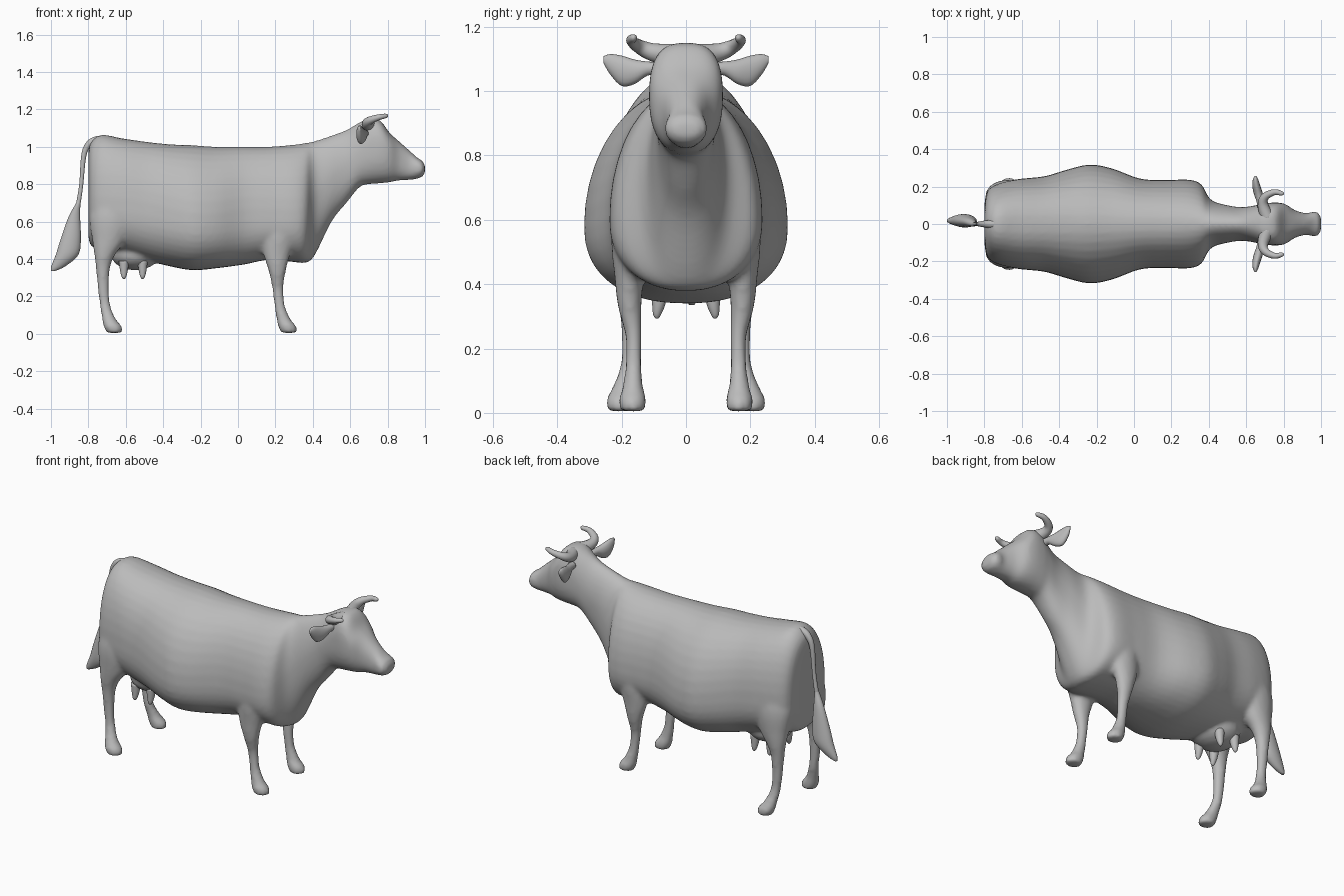
import bpy, bmesh, math
from mathutils import Vector

cube = bpy.data.objects.get("Cube")
if cube:
    bpy.data.objects.remove(cube, do_unlink=True)

hide = bpy.data.materials.new("plain_grey")
hide.use_nodes = True
hide.diffuse_color = (0.5, 0.5, 0.5, 1)
for node in hide.node_tree.nodes:
    if node.type == 'BSDF_PRINCIPLED':
        node.inputs["Base Color"].default_value = hide.diffuse_color
        node.inputs["Roughness"].default_value = 0.7


def smooth_rows(rows, steps=4):
    """Catmull-Rom interpolation between section rows."""
    rows = [Vector(r) for r in rows]
    out = []
    for i in range(len(rows) - 1):
        a, b, c, d = rows[max(i - 1, 0)], rows[i], rows[i + 1], rows[min(i + 2, len(rows) - 1)]
        for k in range(steps):
            t = k / steps
            out.append(b + (c - a) * (t / 2) + (a * 2 - b * 5 + c * 4 - d) * (t * t / 2)
                       + (b * 3 - a - c * 3 + d) * (t ** 3 / 2))
    return out + [rows[-1]]


def circle(count, upper=2.0, lower=2.0):
    """Unit superellipse points, with its own squareness above and below."""
    for k in range(count):
        t = math.tau * k / count
        c, s = math.cos(t), math.sin(t)
        power = 2 / (upper if s > 0 else lower)
        yield (math.copysign(abs(c) ** power, c), math.copysign(abs(s) ** power, s))


def loft(bm, rings):
    """Skin a closed tube over equal-sized rings of points."""
    loops = [[bm.verts.new(point) for point in ring] for ring in rings]
    count = len(loops[0])
    faces = []
    for near, far in zip(loops, loops[1:]):
        for k in range(count):
            following = (k + 1) % count
            faces.append(bm.faces.new((near[k], near[following], far[following], far[k])))
    faces += [bm.faces.new(loops[0]), bm.faces.new(loops[-1])]
    bmesh.ops.recalc_face_normals(bm, faces=faces)


def trunk_rings(rows):
    """Rows: x, bottom, top, half width, height of widest point, squareness above it."""
    for x, low, high, width, mid, upper in smooth_rows(rows):
        yield [(x, width * c, mid + s * (high - mid if s > 0 else mid - low))
               for c, s in circle(40, upper, lower=2.3)]


def upright_rings(rows, side=1):
    """Rows: z, x, y, radius along x, radius along y."""
    for z, x, y, radius_x, radius_y in smooth_rows(rows):
        yield [(x + radius_x * c, side * (y + radius_y * s), z) for c, s in circle(20)]


def sideways_rings(rows):
    """Rows: y, x, z, radius along x, radius along z."""
    for y, x, z, radius_x, radius_z in smooth_rows(rows):
        yield [(x + radius_x * c, y, z + radius_z * s) for c, s in circle(16)]


def swept_rings(rows):
    """Rows: x, y, z, radius; rings stand across the path."""
    path = smooth_rows(rows)
    for i, row in enumerate(path):
        along = (path[min(i + 1, len(path) - 1)] - path[max(i - 1, 0)]).to_3d().normalized()
        across = along.cross(Vector((0, 0, 1))).normalized()
        upward = along.cross(across)
        centre = Vector(row[:3])
        yield [centre + (across * c + upward * s) * row[3] for c, s in circle(14)]


def shank(x, y, splay):
    """Lower leg and hoof, shared by all legs; the hoof steps forward and splays outward."""
    rows = [(.24, 0, 0, .028), (.15, .01, .1, .027), (.08, .03, .7, .035),
            (.04, .05, 1, .046), (.005, .06, 1, .04)]
    return [(z, x + forward, y + splay * outward, radius * 1.05, radius * .93)
            for z, forward, outward, radius in rows]


def finish(name, bm, mirrored=False):
    mesh = bpy.data.meshes.new(name)
    bm.to_mesh(mesh)
    bm.free()
    mesh.materials.append(hide)
    mesh.polygons.foreach_set("use_smooth", [True] * len(mesh.polygons))
    obj = bpy.data.objects.new(name, mesh)
    bpy.context.collection.objects.link(obj)
    if mirrored:
        mirror = obj.modifiers.new("other_side", 'MIRROR')
        mirror.use_axis = (False, True, False)
    return obj


# Trunk, neck and head in one run from rump to muzzle
trunk = [(-.8, .52, .97, .1, .7, 2.2), (-.785, .47, 1.025, .175, .67, 2.2),
         (-.73, .45, 1.064, .215, .66, 2.2), (-.62, .43, 1.045, .24, .65, 2.3),
         (-.48, .39, 1.025, .255, .63, 2.2), (-.36, .36, 1.013, .29, .6, 2.1),
         (-.24, .34, 1.008, .317, .58, 2), (-.12, .35, 1, .298, .58, 2),
         (.03, .37, 1, .243, .6, 2.1), (.16, .395, 1, .235, .6, 2.1),
         (.29, .385, 1.01, .237, .6, 2), (.36, .38, 1.02, .212, .62, 1.9),
         (.41, .42, 1.03, .13, .72, 1.9), (.5, .6, 1.06, .1, .83, 1.9),
         (.58, .7, 1.09, .09, .9, 1.9), (.65, .785, 1.13, .1, .95, 2.2),
         (.7, .8, 1.15, .11, .97, 2.8), (.76, .805, 1.14, .115, .98, 2.8),
         (.81, .81, 1.075, .106, .97, 2.6), (.86, .82, 1.03, .074, .93, 2.4),
         (.92, .823, .977, .058, .89, 2.3), (.96, .83, .94, .066, .885, 2.3),
         (.985, .84, .925, .06, .885, 2.2), (1, .86, .9, .035, .88, 2)]
thigh = [(.76, -.66, .12, .12, .09), (.62, -.67, .15, .125, .085), (.5, -.69, .165, .09, .064),
         (.42, -.713, .175, .055, .045), (.35, -.722, .175, .038, .034)]
shoulder = [(.72, .22, .13, .11, .09), (.55, .22, .16, .1, .073), (.42, .208, .175, .07, .047),
            (.33, .21, .175, .045, .037)]

bm = bmesh.new()
loft(bm, trunk_rings(trunk))
for side in (1, -1):
    loft(bm, upright_rings(thigh + shank(-.72, .175, .03), side))
    loft(bm, upright_rings(shoulder + shank(.213, .163, .003), side))

# Udder bag
bag = bmesh.ops.create_uvsphere(bm, u_segments=24, v_segments=14, radius=1)["verts"]
bmesh.ops.scale(bm, verts=bag, vec=(.13, .13, .085))
bmesh.ops.translate(bm, verts=bag, vec=(-.55, 0, .425))

# Fuse the parts into one skin and soften the joins
body = finish("body_and_legs", bm)
fuse = body.modifiers.new("fuse", 'REMESH')
fuse.mode = 'VOXEL'
fuse.voxel_size = 0.012
fuse.use_smooth_shade = True
soften = body.modifiers.new("soften", 'SMOOTH')
soften.factor = 0.5
soften.iterations = 5

# Teats
bm = bmesh.new()
for x in (-.61, -.51):
    loft(bm, upright_rings([(.39, x, .08, .028, .028), (.335, x, .085, .02, .02),
                            (.305, x, .09, .012, .012), (.294, x, .09, .005, .005)]))
finish("teats", bm, mirrored=True)

# Ears
bm = bmesh.new()
loft(bm, sideways_rings([(.085, .68, 1.07, .02, .02), (.12, .675, 1.07, .02, .022),
                         (.16, .665, 1.06, .024, .038), (.2, .655, 1.063, .022, .047),
                         (.235, .65, 1.083, .015, .032), (.257, .65, 1.098, .005, .01)]))
finish("ears", bm, mirrored=True)

# Horns curving out and forward
bm = bmesh.new()
loft(bm, swept_rings([(.715, .03, 1.11, .038), (.69, .1, 1.12, .029), (.7, .145, 1.138, .022),
                      (.75, .17, 1.157, .016), (.79, .163, 1.165, .012), (.8, .158, 1.166, .005)]))
finish("horns", bm, mirrored=True)

# Tail strand rising out of the rump, then hanging
bm = bmesh.new()
loft(bm, swept_rings([(-.68, 0, 1.03, .022), (-.755, 0, 1.035, .022), (-.8, 0, 1.01, .018),
                      (-.825, 0, .95, .014), (-.838, 0, .8, .011), (-.853, 0, .7, .012),
                      (-.865, 0, .64, .01)]))
finish("tail", bm)

# Tail tuft
bm = bmesh.new()
loft(bm, upright_rings([(.72, -.85, 0, .008, .008), (.69, -.857, 0, .014, .014),
                        (.62, -.876, .01, .032, .022), (.5, -.895, .015, .055, .033),
                        (.42, -.915, .018, .06, .035), (.36, -.962, .018, .037, .02),
                        (.335, -.99, .018, .01, .008)]))
finish("tail_tuft", bm)
